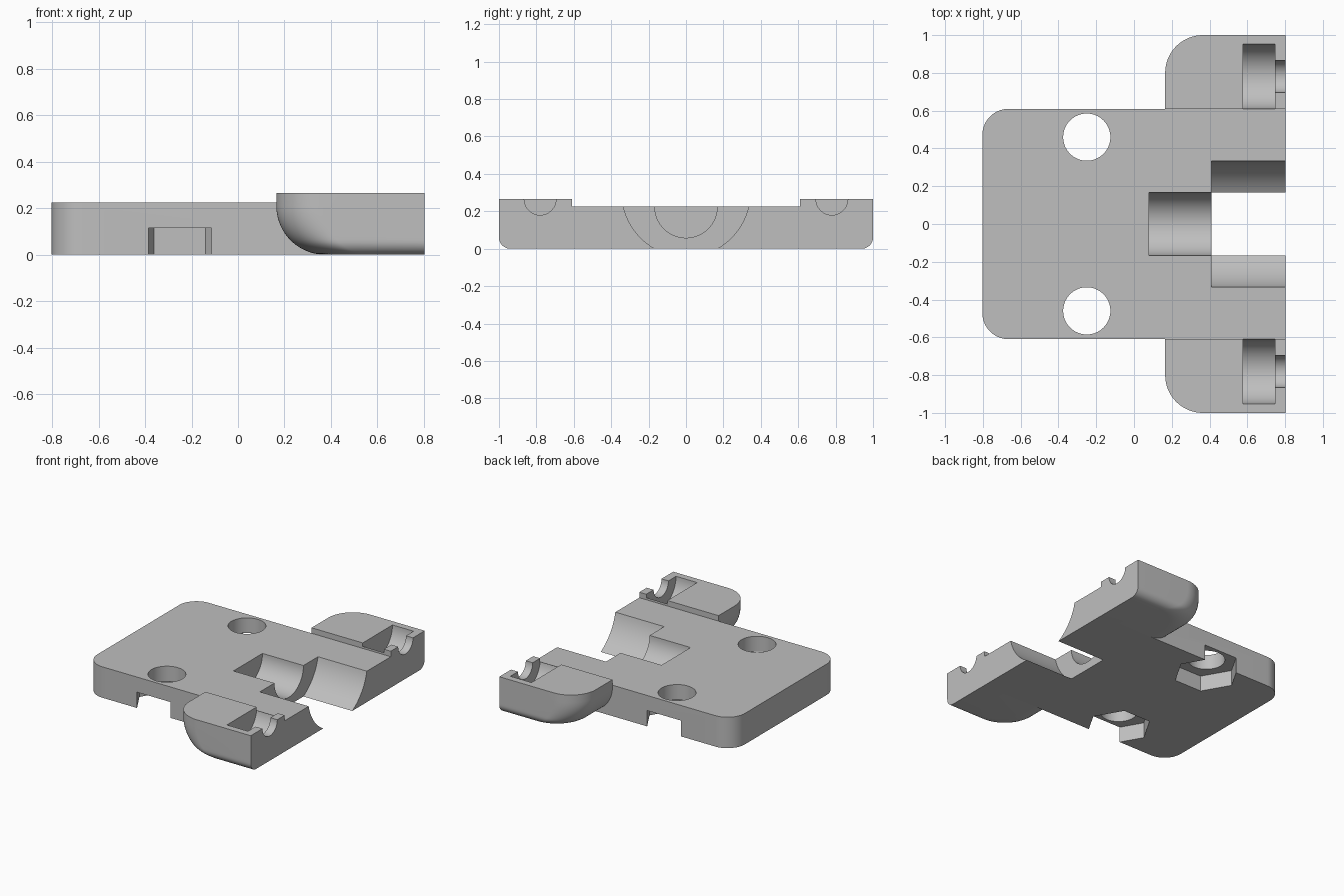
import bpy, bmesh, math

cube = bpy.data.objects.get("Cube")
if cube:
    bpy.data.objects.remove(cube, do_unlink=True)

RIGHT = 0.803          # flat end shared by every part
PLATE_Y, PLATE_TOP, EAR_TOP = 0.61, 0.225, 0.265

grey = bpy.data.materials.new("plain grey")
grey.use_nodes = True
grey.diffuse_color = (0.52, 0.52, 0.52, 1)
grey.node_tree.nodes["Principled BSDF"].inputs["Base Color"].default_value = (0.52, 0.52, 0.52, 1)


def arc(cx, cy, r, start, end, n=16):
    angles = [math.radians(start + (end - start) * i / n) for i in range(n + 1)]
    return [(cx + r * math.cos(a), cy + r * math.sin(a)) for a in angles]


def loft(name, rings):
    """Skin a stack of equal rings and cap both ends."""
    bm = bmesh.new()
    loops = [[bm.verts.new(p) for p in ring] for ring in rings]
    n = len(loops[0])
    for low, high in zip(loops, loops[1:]):
        for i in range(n):
            j = (i + 1) % n
            bm.faces.new((low[i], low[j], high[j], high[i]))
    bm.faces.new(loops[0])
    bm.faces.new(loops[-1])
    bmesh.ops.recalc_face_normals(bm, faces=bm.faces)
    mesh = bpy.data.meshes.new(name)
    bm.to_mesh(mesh)
    bm.free()
    mesh.materials.append(grey)
    obj = bpy.data.objects.new(name, mesh)
    bpy.context.collection.objects.link(obj)
    return obj


def prism_z(name, points, low, high):
    return loft(name, [[(x, y, z) for x, y in points] for z in (low, high)])


def bore_x(name, y, z, r, low, high):
    circle = arc(y, z, r, 0, 360, 64)[:-1]
    return loft(name, [[(x, a, b) for a, b in circle] for x in (low, high)])


def cut(obj, cutters):
    """Subtract the cutters, then delete them."""
    for cutter in cutters:
        cutter.hide_render = True
        mod = obj.modifiers.new("cut", 'BOOLEAN')
        mod.operation, mod.solver, mod.object = 'DIFFERENCE', 'EXACT', cutter
    bpy.context.view_layer.update()
    graph = bpy.context.evaluated_depsgraph_get()
    mesh = bpy.data.meshes.new_from_object(obj.evaluated_get(graph))
    obj.modifiers.clear()
    obj.data = mesh
    for cutter in cutters:
        bpy.data.objects.remove(cutter, do_unlink=True)


# Base plate with two rounded corners
outline = [(RIGHT, -PLATE_Y), (RIGHT, PLATE_Y)]
outline += arc(-0.663, PLATE_Y - 0.14, 0.14, 90, 180)
outline += arc(-0.663, -PLATE_Y + 0.14, 0.14, 180, 270)
plate = prism_z("base_plate", outline, 0, PLATE_TOP)

# Stepped central channel, bolt holes and hexagonal nut pockets
cutters = [bore_x("narrow_channel", 0, PLATE_TOP, 0.167, 0.08, 1),
           bore_x("wide_channel", 0, 0.30, 0.343, 0.41, 1)]
for side in (-1, 1):
    y = 0.46 * side
    cutters.append(prism_z("bolt_hole", arc(-0.25, y, 0.125, 0, 360, 64)[:-1], -0.1, 0.5))
    cutters.append(prism_z("nut_pocket", arc(-0.25, y, 0.222, 0, 360, 6)[:-1], -0.1, 0.115))
cut(plate, cutters)


# Side ears: a broad curve under the inner end, a small one under the outer edge
def ear(name, side):
    rings = []
    heights = [0.21 * (i / 18) ** 2 for i in range(19)] + [EAR_TOP]
    for z in heights:
        inset = [r - math.sqrt(max(0, r * r - max(0, r - z) ** 2)) for r in (0.21, 0.06)]
        left, outer = 0.165 + inset[0], 1 - inset[1]
        ring = [(left, PLATE_Y), (RIGHT, PLATE_Y), (RIGHT, outer)]
        ring += arc(left + 0.2, outer - 0.2, 0.2, 90, 180, 20)
        rings.append([(x, y * side, z) for x, y in ring])
    obj = loft(name, rings)
    cut(obj, [bore_x("ear_pocket", 0.78 * side, EAR_TOP, 0.172, 0.577, 0.747),
              bore_x("ear_notch", 0.78 * side, EAR_TOP, 0.085, 0.7, 1)])
    return obj


parts = [plate, ear("front_ear", -1), ear("back_ear", 1)]

# Smooth the curved walls, keep edges crisp
bpy.ops.object.select_all(action='DESELECT')
for part in parts:
    part.select_set(True)
bpy.context.view_layer.objects.active = plate
bpy.ops.object.shade_smooth_by_angle(angle=math.radians(30))
